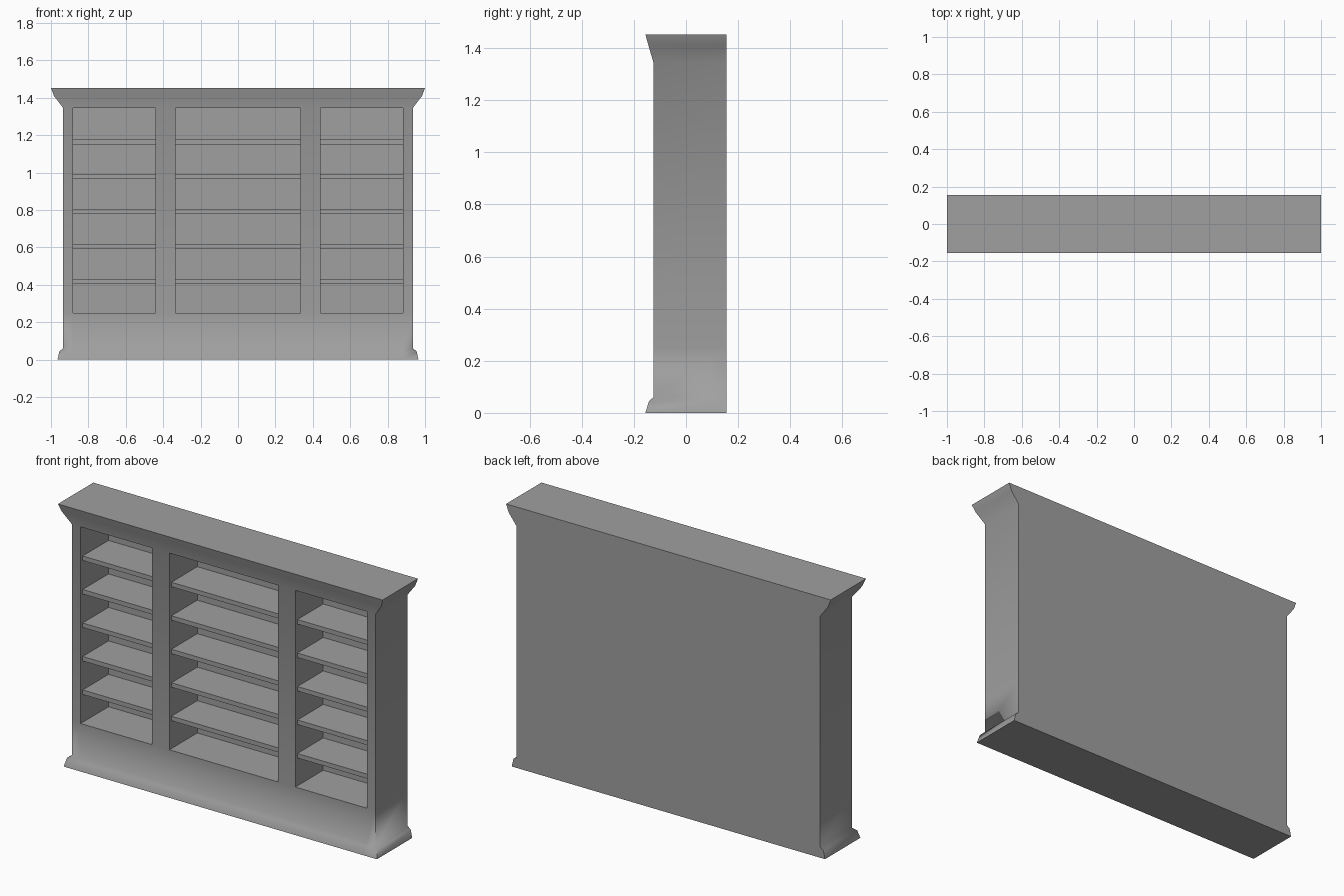
import bpy
import bmesh
import math

cube = bpy.data.objects.get("Cube")
if cube:
    bpy.data.objects.remove(cube, do_unlink=True)

GREY = (0.35, 0.35, 0.35, 1)
mat = bpy.data.materials.new("Plain grey")
mat.use_nodes = True
mat.diffuse_color = GREY
mat.node_tree.nodes["Principled BSDF"].inputs["Base Color"].default_value = GREY

BACK, NICHE_BACK, SHELF_FRONT = 0.155, 0.12, -0.107
NICHE_BOTTOM, NICHE_TOP = 0.25, 1.345
OPENINGS = [(-0.882, -0.441), (-0.335, 0.335), (0.441, 0.882)]
# Moulding profile: height, half width, front
PROFILE = [
    (0, 0.965, -0.156), (0.045, 0.955, -0.142), (0.06, 0.935, -0.125),
    (NICHE_BOTTOM, 0.935, -0.125), (NICHE_TOP, 0.935, -0.125),
    (1.41, 0.984, -0.144), (1.453, 1.0, -0.156),
]


def finish(bm, name):
    bmesh.ops.recalc_face_normals(bm, faces=bm.faces[:])
    mesh = bpy.data.meshes.new(name)
    bm.to_mesh(mesh)
    bm.free()
    mesh.materials.append(mat)
    obj = bpy.data.objects.new(name, mesh)
    bpy.context.collection.objects.link(obj)
    return obj


# Cabinet: rings lofted up the profile, with front columns at the openings
bm = bmesh.new()
columns = [x for pair in OPENINGS for x in pair]
rings = []
for z, half, front in PROFILE:
    points = [(x, front) for x in [-half] + columns + [half]]
    points += [(half, BACK), (-half, BACK)]
    rings.append([bm.verts.new((x, y, z)) for x, y in points])

niches = []
for level, (low, high) in enumerate(zip(rings, rings[1:])):
    for i in range(len(low)):
        j = (i + 1) % len(low)
        face = bm.faces.new((low[i], low[j], high[j], high[i]))
        if PROFILE[level][0] == NICHE_BOTTOM and i in (1, 3, 5):
            niches.append(face)
bm.faces.new(rings[0][::-1])
bm.faces.new(rings[-1])

# Recess the three niches
pushed = bmesh.ops.extrude_discrete_faces(bm, faces=niches)["faces"]
for face in pushed:
    for v in face.verts:
        v.co.y = NICHE_BACK
cabinet = finish(bm, "cabinet")
bpy.ops.object.select_all(action="DESELECT")
cabinet.select_set(True)
bpy.context.view_layer.objects.active = cabinet
bpy.ops.object.shade_smooth_by_angle(angle=math.radians(60))

# Five shelves in each niche
THICK = 0.025
for side, (left, right) in zip(("right", "middle", "left"), OPENINGS):
    for n in range(5):
        top = 0.43 + n * 0.1865
        bm = bmesh.new()
        bmesh.ops.create_cube(bm, size=1)
        bmesh.ops.scale(bm, vec=(right - left, NICHE_BACK - SHELF_FRONT, THICK), verts=bm.verts[:])
        bmesh.ops.translate(
            bm, verts=bm.verts[:],
            vec=((left + right) / 2, (NICHE_BACK + SHELF_FRONT) / 2, top - THICK / 2))
        finish(bm, f"{side}_shelf_{n + 1}")
